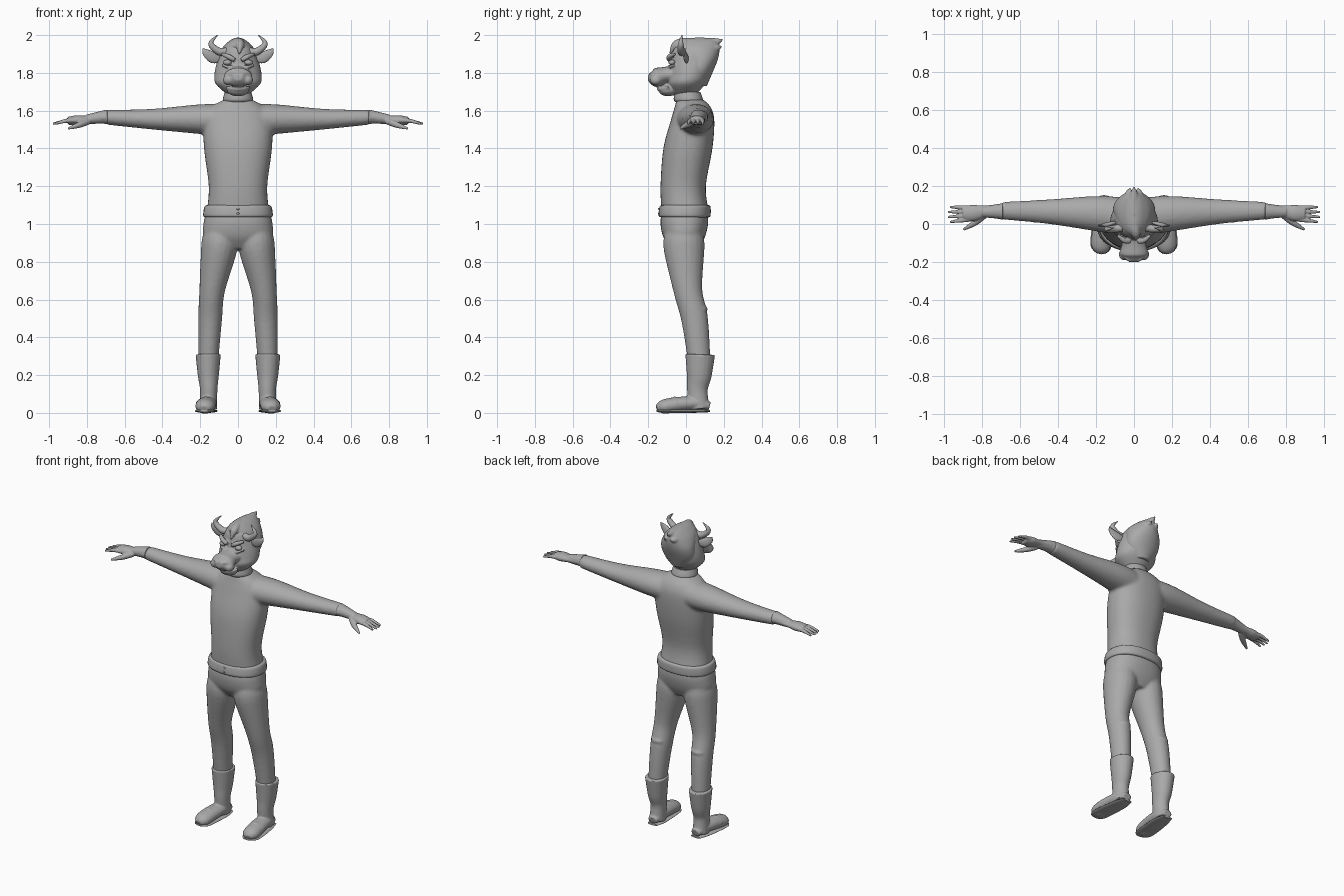
import bpy, bmesh, math
from mathutils import Vector, Matrix

old = bpy.data.objects.get("Cube")
if old:
    bpy.data.objects.remove(old)

GREY = (0.4, 0.4, 0.4, 1)
mat = bpy.data.materials.new("plain grey")
mat.use_nodes = True
mat.diffuse_color = GREY
mat.node_tree.nodes["Principled BSDF"].inputs["Base Color"].default_value = GREY
ACROSS, UPWARD = Vector((0, 1, 0)), Vector((0, 0, 1))


def spline(rows, steps=5):
    """Catmull-Rom interpolation of equal-length rows."""
    pts = [Vector(row) for row in rows]
    pts = [pts[0]] + pts + [pts[-1]]
    smooth = []
    for before, start, end, after in zip(pts, pts[1:], pts[2:], pts[3:]):
        slope_in, slope_out = (end - before) / 2, (after - start) / 2
        for i in range(steps):
            t = i / steps
            ease = t * t * (3 - 2 * t)
            smooth.append(start.lerp(end, ease) + slope_in * t * (1 - t) ** 2
                          - slope_out * t * t * (1 - t))
    return smooth + [pts[-1]]


def skin(bm, rings):
    """Join rings of points into a closed tube."""
    loops = [[bm.verts.new(point) for point in ring] for ring in rings]
    for lower, upper in zip(loops, loops[1:]):
        for i in range(len(lower)):
            bm.faces.new((lower[i - 1], lower[i], upper[i], upper[i - 1]))
    bm.faces.new(loops[0])
    bm.faces.new(loops[-1])


def circle(count):
    angles = [math.tau * i / count for i in range(count)]
    return [(math.cos(a), math.sin(a)) for a in angles]


def power(value, exponent):
    return math.copysign(abs(value) ** exponent, value)


def column(bm, rows, square=1):
    """Centred upright form; rows give height, half width, front and back."""
    rings = []
    for z, half, front, back in spline(rows):
        middle, depth = (front + back) / 2, (back - front) / 2
        rings.append([(half * power(c, square), middle + depth * power(s, square), z)
                      for c, s in circle(36)])
    skin(bm, rings)


def tube(bm, rows, flat=1, up=UPWARD, side=1):
    """Rows give x, y, z and radius along a path; flat scales the up direction."""
    points = spline(rows)
    rings = []
    for i, point in enumerate(points):
        ahead, behind = points[min(i + 1, len(points) - 1)], points[max(i - 1, 0)]
        along = (ahead - behind).to_3d().normalized()
        u = along.cross(up).normalized()
        v = along.cross(u) * flat
        ring = [point.to_3d() + (u * c + v * s) * point.w for c, s in circle(20)]
        rings.append([(p.x * side, p.y, p.z) for p in ring])
    skin(bm, rings)


def pair(bm, rows, **options):
    """The same tube on the left and the right."""
    for side in (1, -1):
        tube(bm, rows, side=side, **options)


def ball(bm, position, size):
    bmesh.ops.create_uvsphere(bm, u_segments=20, v_segments=12, radius=1,
                              matrix=Matrix.Translation(position) @ Matrix.Diagonal((*size, 1)))


def finish(name, bm, voxel=0, relax=4):
    """Make the object; a voxel size blends overlapping forms into one skin."""
    bmesh.ops.recalc_face_normals(bm, faces=bm.faces)
    mesh = bpy.data.meshes.new(name)
    bm.to_mesh(mesh)
    bm.free()
    mesh.materials.append(mat)
    part = bpy.data.objects.new(name, mesh)
    bpy.context.collection.objects.link(part)
    bpy.ops.object.select_all(action='DESELECT')
    part.select_set(True)
    bpy.context.view_layer.objects.active = part
    bpy.ops.object.shade_smooth_by_angle(angle=math.radians(45))
    if voxel:
        blend = part.modifiers.new("blend", 'REMESH')
        blend.mode, blend.voxel_size, blend.use_smooth_shade = 'VOXEL', voxel, True
        soften = part.modifiers.new("soften", 'SMOOTH')
        soften.factor, soften.iterations = 0.5, relax


# Sweater: torso and sleeves blended together
bm = bmesh.new()
column(bm, [(1.07, .165, -.13, .12), (1.2, .155, -.135, .105), (1.4, .18, -.12, .14),
            (1.55, .18, -.08, .15), (1.62, .14, -.06, .13), (1.66, .07, -.05, .09)], square=.88)
pair(bm, [(.06, .04, 1.55, .1), (.2, .055, 1.555, .093), (.45, .065, 1.555, .065),
          (.7, .07, 1.565, .046)], flat=.85)
finish("sweater", bm, .009, 8)

# Rolled collar
bm = bmesh.new()
column(bm, [(1.645, .07, -.055, .08), (1.66, .08, -.065, .09), (1.7, .07, -.06, .075)])
finish("collar", bm)

# Belt with two buckle studs
bm = bmesh.new()
column(bm, [(1.035, .17, -.13, .12), (1.045, .184, -.145, .13),
            (1.09, .178, -.14, .13), (1.1, .165, -.13, .12)], square=.88)
for z in (1.055, 1.08):
    ball(bm, (0, -.143, z), (.008, .006, .006))
finish("belt", bm)

# Trousers: hips, legs and the folds behind each knee
bm = bmesh.new()
column(bm, [(.87, .1, -.08, .07), (.93, .18, -.12, .1), (1, .183, -.135, .117),
            (1.06, .17, -.13, .115)], square=.88)
pair(bm, [(.095, -.01, .95, .09), (.1, -.01, .87, .096), (.137, .01, .65, .068),
          (.147, .045, .5, .063), (.157, .07, .28, .053)], flat=1.13, up=ACROSS)
for z in (.51, .55):
    pair(bm, [(.09, .05, z, .007), (.12, .1, z, .009), (.17, .1, z, .009), (.2, .05, z, .007)])
finish("trousers", bm, .008, 6)

# Boots: shaft, foot and toe seam
foot = [(.155, .125, .035, .03), (.158, .06, .05, .047), (.168, -.04, .045, .053),
        (.175, -.12, .032, .05), (.18, -.152, .02, .025)]
bm = bmesh.new()
pair(bm, [(.157, .07, .02, .047), (.155, .06, .12, .046), (.157, .07, .2, .056),
          (.158, .075, .31, .067)], flat=1.18, up=ACROSS)
pair(bm, foot, flat=.75)
pair(bm, [(.12, -.04, .05, .008), (.17, -.06, .08, .008), (.22, -.05, .05, .008)])
finish("boots", bm, .005, 5)

# Soles: flattened copies of the foot
bm = bmesh.new()
pair(bm, [(x, y, .01, r + .004) for x, y, z, r in foot], flat=.18)
finish("boot_soles", bm)

# Gloves: cuff, palm, four spread fingers and a thumb
bm = bmesh.new()
pair(bm, [(.69, .066, 1.567, .044), (.78, .066, 1.555, .032), (.85, .058, 1.55, .043),
          (.9, .055, 1.546, .035)], flat=.6)
pair(bm, [(.69, .066, 1.567, .044), (.72, .066, 1.565, .038), (.8, .063, 1.554, .028)], flat=.9)
for i in range(4):
    spread = i - 1.5
    reach = .985 - .01 * abs(spread)
    pair(bm, [(.86, .055 + .02 * spread, 1.548, .012), (.91, .053 + .023 * spread, 1.546, .011),
              (reach, .05 + .026 * spread, 1.53, .006)])
pair(bm, [(.79, .045, 1.545, .018), (.84, .005, 1.525, .016), (.9, -.03, 1.505, .006)])
finish("gloves", bm, .004, 3)

# Head: skull, muzzle, jaw, lip, nose pads, nostril rims, brows and lids
bm = bmesh.new()
column(bm, [(1.68, .05, -.06, .05), (1.74, .117, -.095, .1), (1.79, .125, -.09, .125),
            (1.86, .11, -.08, .138), (1.93, .08, -.065, .125), (1.97, .03, -.02, .07)])
tube(bm, [(0, -.04, 1.79, .085), (0, -.1, 1.79, .064), (0, -.16, 1.775, .074),
          (0, -.2, 1.777, .025)], flat=.68)
ball(bm, (0, -.095, 1.708), (.058, .05, .032))
pair(bm, [(.06, -.09, 1.722, .008), (.035, -.13, 1.716, .009), (0, -.145, 1.714, .01)])
for side in (1, -1):
    ball(bm, (side * .05, -.16, 1.762), (.03, .032, .028))
pair(bm, [(.036 + .017 * c, -.187 + .01 * c, 1.782 + .014 * s, .005) for c, s in circle(9)],
     up=ACROSS)
pair(bm, [(.018, -.09, 1.868, .012), (.05, -.088, 1.886, .014), (.085, -.06, 1.9, .009)])
pair(bm, [(.03, -.09, 1.838, .006), (.055, -.087, 1.832, .008), (.085, -.06, 1.845, .006)])
finish("head", bm, .005)

# Eyes
bm = bmesh.new()
for side in (1, -1):
    ball(bm, (side * .056, -.074, 1.855), (.022, .018, .015))
finish("eyes", bm)

# Swept-back hair with a pointed crest, side locks and a forelock
bm = bmesh.new()
column(bm, [(1.73, .05, .03, .11), (1.8, .105, 0, .14), (1.87, .108, -.01, .168),
            (1.93, .085, -.06, .178), (1.97, .045, -.045, .165), (1.985, .015, 0, .12)])
tube(bm, [(0, .05, 1.96, .028), (0, .15, 1.963, .022), (0, .196, 1.977, .003)])
pair(bm, [(.03, .08, 1.93, .03), (.03, .15, 1.93, .022), (.02, .19, 1.94, .004)])
pair(bm, [(.07, .03, 1.89, .03), (.1, .02, 1.84, .016), (.108, 0, 1.79, .004)])
tube(bm, [(0, .02, 1.965, .022), (.01, -.05, 1.95, .024), (.006, -.085, 1.9, .004)])
finish("hair", bm, .005, 3)

# Horns curling up and in
bm = bmesh.new()
pair(bm, [(.06, -.02, 1.915, .02), (.1, -.025, 1.913, .02), (.144, -.028, 1.955, .014),
          (.108, -.02, 2, .002)], up=ACROSS)
finish("horns", bm)

# Leaf-shaped ears
bm = bmesh.new()
pair(bm, [(.085, .01, 1.875, .014), (.13, 0, 1.88, .029), (.17, -.008, 1.908, .02),
          (.186, -.004, 1.93, .002)], flat=.4, up=ACROSS)
finish("ears", bm)
